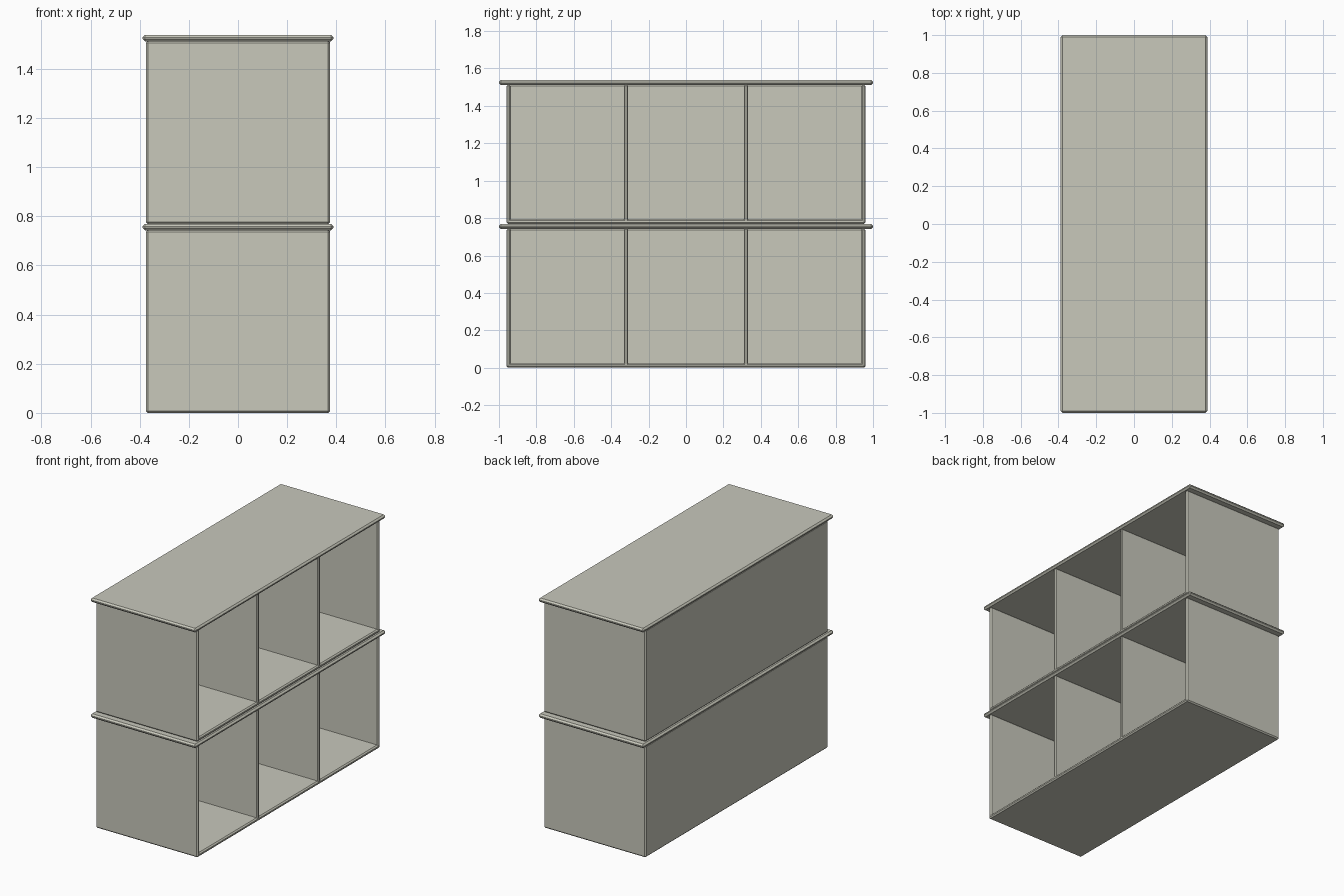
import bpy

if "Cube" in bpy.data.objects:
    bpy.data.objects.remove(bpy.data.objects["Cube"])

# One flat colour for the whole shelf
stone = bpy.data.materials.new("warm grey")
stone.diffuse_color = (0.58, 0.58, 0.50, 1.0)
stone.use_nodes = True
stone.node_tree.nodes["Principled BSDF"].inputs["Base Color"].default_value = stone.diffuse_color


def panel(name, x, y, z, bevel):
    """Chamfered board spanning the given (min, max) ranges."""
    bpy.ops.mesh.primitive_cube_add(size=1, location=[(a + b) / 2 for a, b in (x, y, z)])
    ob = bpy.context.object
    ob.name = name
    ob.scale = [b - a for a, b in (x, y, z)]
    bpy.ops.object.transform_apply(location=False, rotation=False, scale=True)
    mod = ob.modifiers.new("chamfer", 'BEVEL')
    mod.width = bevel
    mod.segments = 1
    ob.data.materials.append(stone)
    return ob


UNIT = 0.769          # height of one stacked unit
BODY = 0.744          # height of its body below the top board
HX, HY = 0.375, 0.96  # half depth and half width of the body
T = 0.025             # board thickness

for level, base in (("lower", 0.0), ("upper", UNIT)):
    full_x, full_y = (-HX, HX), (-HY, HY)
    full_z = (base, base + BODY)

    # Floor and closed back; the +x side stays open
    panel(level + "_floor", full_x, full_y, (base, base + T), 0.008)
    panel(level + "_back", (-HX, -HX + T), full_y, full_z, 0.008)

    # End walls and dividers
    for side, s in (("left", -1), ("right", 1)):
        panel(f"{level}_{side}_wall", full_x,
              sorted((s * HY, s * (HY - T))), full_z, 0.008)
        panel(f"{level}_{side}_divider", (-HX + 0.01, HX),
              (s * 0.32 - 0.011, s * 0.32 + 0.011), (base + 0.008, base + BODY), 0.006)

    # Overhanging top board with pointed edges
    panel(level + "_top", (-0.388, 0.388), (-1.0, 1.0),
          (base + BODY - 0.002, base + UNIT), 0.01)
